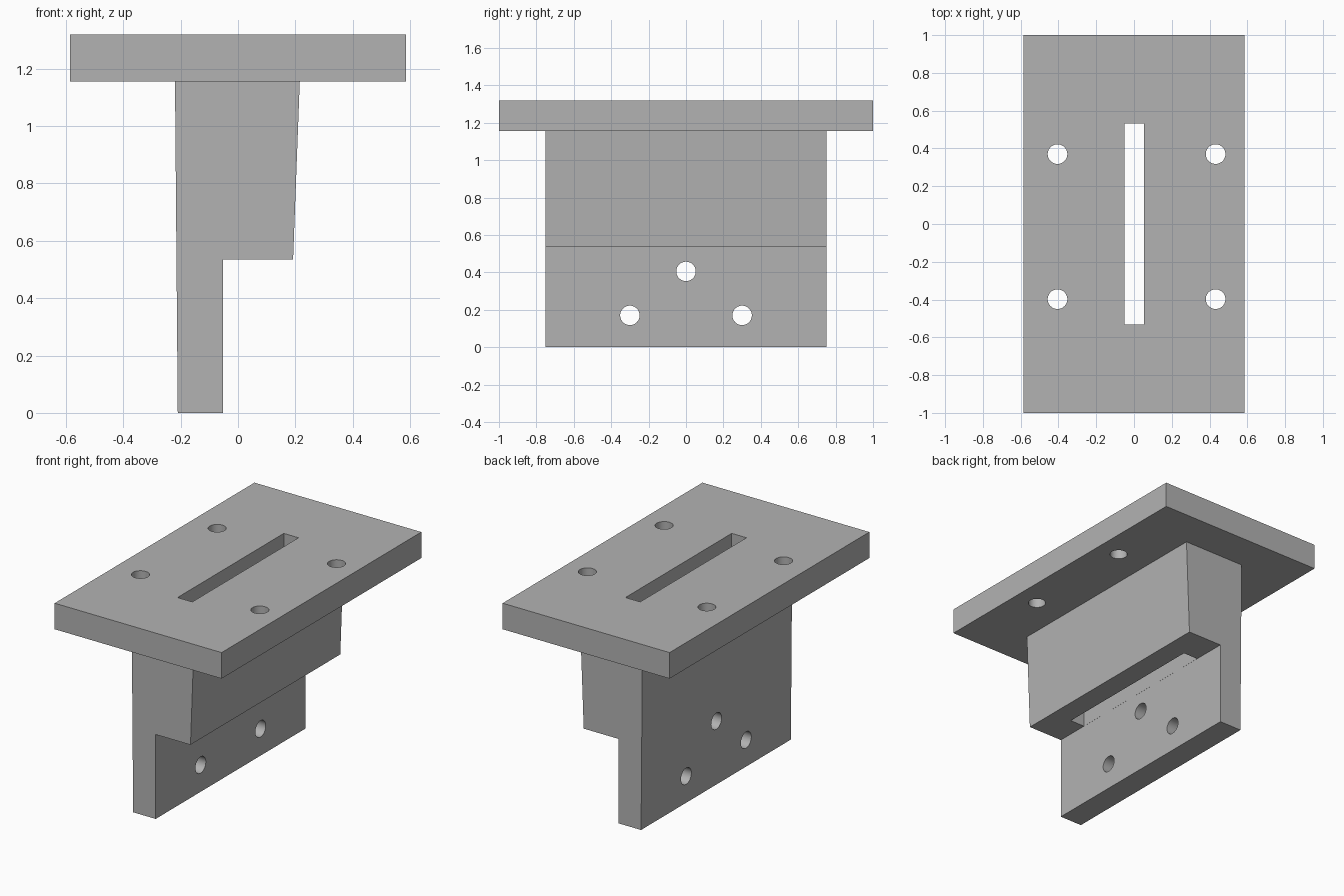
import bpy
import bmesh
from math import pi
from mathutils import Matrix

if "Cube" in bpy.data.objects:
    bpy.data.objects.remove(bpy.data.objects["Cube"], do_unlink=True)

grey = bpy.data.materials.new("plain grey")
grey.use_nodes = True
colour = (0.45, 0.45, 0.45, 1)
grey.diffuse_color = colour
grey.node_tree.nodes["Principled BSDF"].inputs["Base Color"].default_value = colour


def make_object(name, bm):
    bmesh.ops.recalc_face_normals(bm, faces=bm.faces)
    mesh = bpy.data.meshes.new(name)
    bm.to_mesh(mesh)
    bm.free()
    mesh.materials.append(grey)
    ob = bpy.data.objects.new(name, mesh)
    bpy.context.collection.objects.link(ob)
    return ob


def extrude_profile(name, points, half_depth):
    """Extrude an x-z outline along y."""
    bm = bmesh.new()
    face = bm.faces.new([bm.verts.new((x, -half_depth, z)) for x, z in points])
    result = bmesh.ops.extrude_face_region(bm, geom=[face])
    verts = [v for v in result["geom"] if isinstance(v, bmesh.types.BMVert)]
    bmesh.ops.translate(bm, verts=verts, vec=(0, 2 * half_depth, 0))
    return make_object(name, bm)


def box(name, x0, x1, half_depth, z0, z1):
    return extrude_profile(name, [(x0, z0), (x1, z0), (x1, z1), (x0, z1)], half_depth)


def drill(name, location, axis):
    bm = bmesh.new()
    turn = Matrix.Rotation(pi / 2, 4, "Y") if axis == "X" else Matrix()
    bmesh.ops.create_cone(bm, cap_ends=True, segments=48, radius1=0.052,
                          radius2=0.052, depth=0.5,
                          matrix=Matrix.Translation(location) @ turn)
    return make_object(name, bm)


def combine(target, tool, operation):
    """Apply a boolean and discard the tool."""
    mod = target.modifiers.new(operation.lower(), "BOOLEAN")
    mod.operation, mod.solver, mod.object = operation, "EXACT", tool
    bpy.context.view_layer.objects.active = target
    bpy.ops.object.modifier_apply(modifier=mod.name)
    bpy.data.objects.remove(tool, do_unlink=True)


# Top plate joined to the tapered, stepped stem
bracket = box("mounting_bracket", -0.585, 0.585, 1.0, 1.155, 1.32)
stem = extrude_profile("stem", [(-0.21, 0), (-0.052, 0), (-0.052, 0.535),
                                (0.192, 0.535), (0.217, 1.2), (-0.22, 1.2)], 0.75)
combine(bracket, stem, "UNION")

# Long slot through the plate and the thick part of the stem
combine(bracket, box("slot_cutter", -0.0515, 0.052, 0.532, 0.45, 1.5), "DIFFERENCE")

# Screw holes through the plate
for x in (-0.405, 0.432):
    for y in (-0.398, 0.37):
        combine(bracket, drill("plate_drill", (x, y, 1.24), "Z"), "DIFFERENCE")

# Screw holes through the lower wall
for y, z in ((0, 0.405), (-0.3, 0.17), (0.3, 0.17)):
    combine(bracket, drill("wall_drill", (-0.13, y, z), "X"), "DIFFERENCE")

# Smooth the bores and keep the edges sharp
bpy.ops.object.select_all(action="DESELECT")
bracket.select_set(True)
bpy.context.view_layer.objects.active = bracket
bpy.ops.object.shade_smooth_by_angle(angle=pi / 6)
